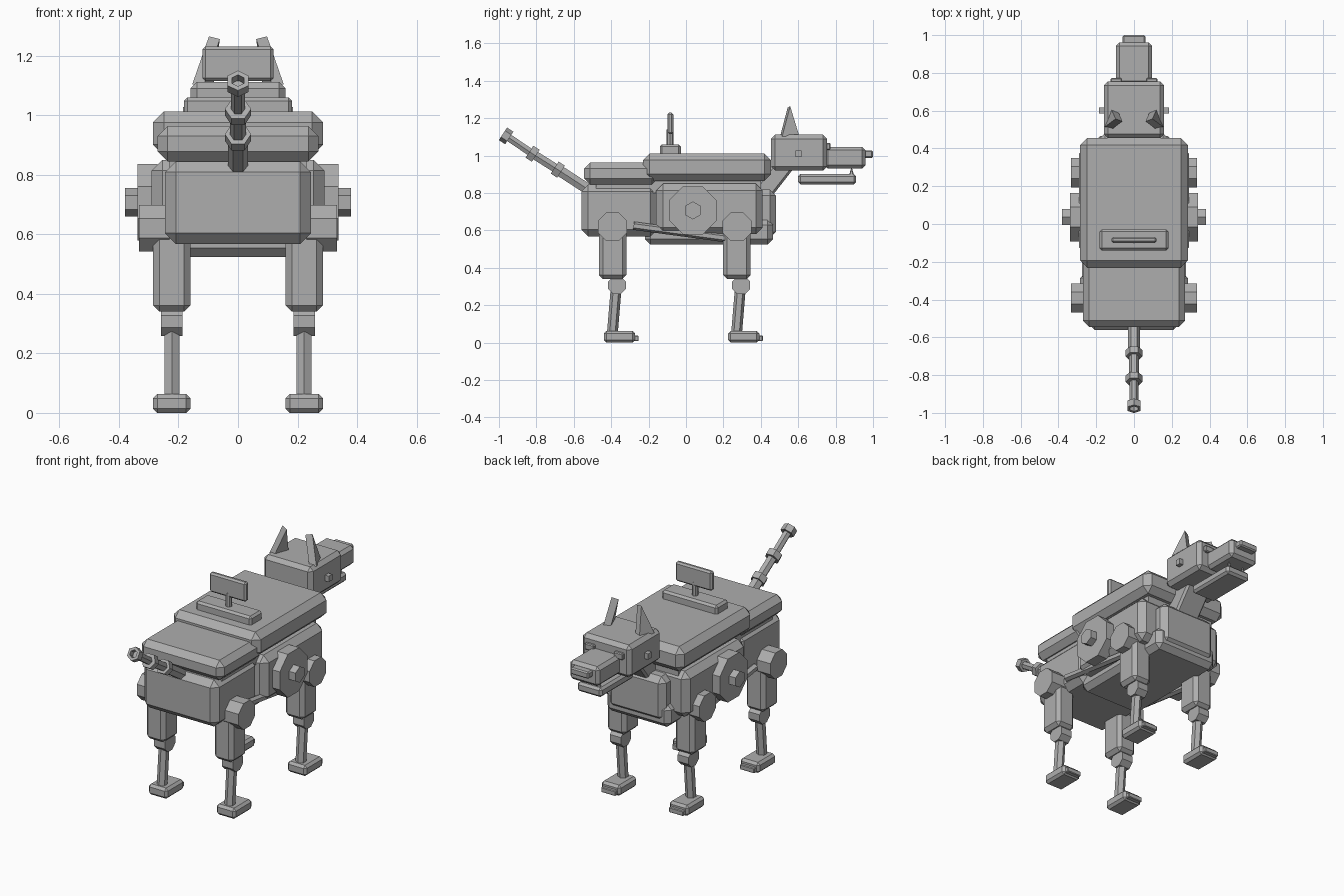
import bpy, bmesh, math
from mathutils import Vector, Matrix

if "Cube" in bpy.data.objects:
    bpy.data.objects.remove(bpy.data.objects["Cube"])

grey = bpy.data.materials.new("plain_grey")
grey.diffuse_color = (0.42, 0.42, 0.42, 1)
grey.use_nodes = True
grey.node_tree.nodes["Principled BSDF"].inputs["Base Color"].default_value = grey.diffuse_color


def finish(name, bm, matrix=None):
    if matrix is not None:
        bm.transform(matrix)
    bmesh.ops.recalc_face_normals(bm, faces=bm.faces)
    mesh = bpy.data.meshes.new(name)
    bm.to_mesh(mesh)
    bm.free()
    mesh.materials.append(grey)
    ob = bpy.data.objects.new(name, mesh)
    bpy.context.collection.objects.link(ob)
    return ob


def box(name, x, y, z, bevel=0.0, matrix=None):
    """Chamfered box from (min, max) ranges."""
    bm = bmesh.new()
    bmesh.ops.create_cube(bm, size=1)
    for v in bm.verts:
        for i, (lo, hi) in enumerate((x, y, z)):
            v.co[i] = lo if v.co[i] < 0 else hi
    if bevel:
        bmesh.ops.bevel(bm, geom=bm.edges[:], offset=bevel, segments=1,
                        affect='EDGES', clamp_overlap=True)
    return finish(name, bm, matrix)


def rod(name, a, b, r1, r2=None, sides=6, spin=0.0):
    """Flat-sided cylinder or cone from a to b."""
    a, b = Vector(a), Vector(b)
    d = b - a
    bm = bmesh.new()
    bmesh.ops.create_cone(bm, cap_ends=True, segments=sides, radius1=r1,
                          radius2=r1 if r2 is None else r2, depth=d.length)
    m = (Matrix.Translation((a + b) / 2) @ d.to_track_quat('Z', 'Y').to_matrix().to_4x4()
         @ Matrix.Rotation(spin, 4, 'Z'))
    return finish(name, bm, m)


def sym(h):
    return (-h, h)


# Body
box("rear_body", sym(0.245), (-0.56, -0.155), (0.568, 0.845), 0.036)
box("middle_body", sym(0.29), (-0.16, 0.41), (0.58, 0.85), 0.036)
box("belly", sym(0.21), (-0.22, 0.465), (0.524, 0.66), 0.03)
box("chest", sym(0.185), (0.36, 0.48), (0.56, 0.82), 0.032)
box("rear_cover", sym(0.27), (-0.545, -0.15), (0.845, 0.963), 0.033)
box("back_cover", sym(0.285), (-0.23, 0.455), (0.865, 1.012), 0.036)
box("cover_spacer", sym(0.23), (-0.48, 0.4), (0.8, 0.9))

# Panel mounted on the back
box("panel_base", sym(0.182), (-0.14, -0.028), (1.0, 1.06), 0.012)
rod("panel_post", (0, -0.085, 1.05), (0, -0.085, 1.14), 0.018, sides=8)
box("panel", sym(0.12), (-0.1, -0.068), (1.115, 1.23), 0.01)

# Neck and head
neck = Matrix.Translation((0, 0.48, 0.89)) @ Matrix.Rotation(math.radians(-38), 4, 'X')
box("neck", sym(0.08), sym(0.05), sym(0.14), 0.012, neck)
box("head", sym(0.16), (0.455, 0.755), (0.92, 1.112), 0.022)
box("snout", sym(0.096), (0.74, 0.96), (0.932, 1.047), 0.018)
box("nose", sym(0.06), (0.945, 1.0), (0.988, 1.028), 0.007)
box("jaw", sym(0.08), (0.598, 0.91), (0.847, 0.902), 0.013)

# Tail with collar rings
start, end = Vector((0, -0.50, 0.805)), Vector((0, -0.972, 1.112))
axis = (end - start).normalized()
turn = math.pi / 6
joints = [start, Vector((0, -0.685, 0.925)), Vector((0, -0.82, 1.01)), end - axis * 0.025]
for i, r in enumerate((0.033, 0.027, 0.023)):
    rod(f"tail_segment_{i + 1}", joints[i], joints[i + 1], r, spin=turn)
for i in (1, 2):
    rod(f"tail_ring_{i}", joints[i] - axis * 0.02, joints[i] + axis * 0.02, 0.044, spin=turn)

# Hollow ring at the tail tip
bm = bmesh.new()
loops = [[bm.verts.new((r * math.cos(k * math.pi / 3), r * math.sin(k * math.pi / 3), z))
          for k in range(6)] for r, z in ((0.04, -0.02), (0.04, 0.02), (0.023, 0.02), (0.023, -0.02))]
for i in range(4):
    p, q = loops[i], loops[(i + 1) % 4]
    for k in range(6):
        n = (k + 1) % 6
        bm.faces.new((p[k], p[n], q[n], q[k]))
finish("tail_tip_ring", bm, Matrix.Translation(end - axis * 0.012)
       @ axis.to_track_quat('Z', 'Y').to_matrix().to_4x4() @ Matrix.Rotation(turn, 4, 'Z'))

for s, side in ((-1, "left"), (1, "right")):
    def span(a, b):
        return tuple(sorted((s * a, s * b)))

    # Ear: triangular prism, leaning inward
    bm = bmesh.new()
    tri = ((-0.045, -0.01), (0.055, -0.01), (0.0, 0.16))
    ends = [[bm.verts.new((w, y, z)) for y, z in tri] for w in (-0.02, 0.02)]
    for e in ends:
        bm.faces.new(e)
    for k in range(3):
        n = (k + 1) % 3
        bm.faces.new((ends[0][k], ends[0][n], ends[1][n], ends[1][k]))
    lean = (Matrix.Translation((s * 0.118, 0.55, 1.105))
            @ Matrix.Rotation(math.radians(-s * 14), 4, 'Y')
            @ Matrix.Rotation(math.radians(s * 20), 4, 'Z'))
    finish(f"ear_{side}", bm, lean)

    # Eyes, head bolts and teeth
    box(f"eye_{side}", span(0.065, 0.125), (0.745, 0.772), (1.03, 1.068), 0.005)
    box(f"head_bolt_{side}", span(0.15, 0.185), (0.585, 0.618), (0.993, 1.027))
    rod(f"tooth_{side}", (s * 0.05, 0.885, 0.895), (s * 0.05, 0.885, 0.935), 0.013, 0.002, 6)

    # Flank disc, hub and side strut
    rod(f"flank_disc_{side}", (s * 0.27, 0.037, 0.707), (s * 0.338, 0.037, 0.707),
        0.139, sides=8, spin=math.pi / 8)
    rod(f"flank_hub_{side}", (s * 0.32, 0.037, 0.707), (s * 0.38, 0.037, 0.707), 0.048,
        spin=0 if s > 0 else math.pi)
    rod(f"side_strut_{side}", (s * 0.255, -0.28, 0.625), (s * 0.255, 0.24, 0.555), 0.022)

    # Legs
    for y, place in ((-0.392, "rear"), (0.272, "front")):
        tag = f"{place}_{side}"
        cx = s * 0.222
        rod(f"hip_{tag}", (s * 0.23, y, 0.62), (s * 0.333, y, 0.62), 0.084,
            sides=8, spin=math.pi / 8)
        box(f"upper_leg_{tag}", span(0.16, 0.285), (y - 0.073, y + 0.073), (0.34, 0.63), 0.021)
        rod(f"knee_{tag}", (cx - 0.036, y + 0.023, 0.307), (cx + 0.036, y + 0.023, 0.307),
            0.052, sides=8, spin=math.pi / 8)
        rod(f"shin_{tag}", (cx, y + 0.02, 0.31), (cx, y - 0.002, 0.045), 0.029)
        box(f"foot_{tag}", span(0.16, 0.285), (y - 0.047, y + 0.12), (0.0, 0.063), 0.014)
        box(f"toe_{tag}", span(0.175, 0.27), (y + 0.11, y + 0.139), (0.008, 0.038), 0.004)
